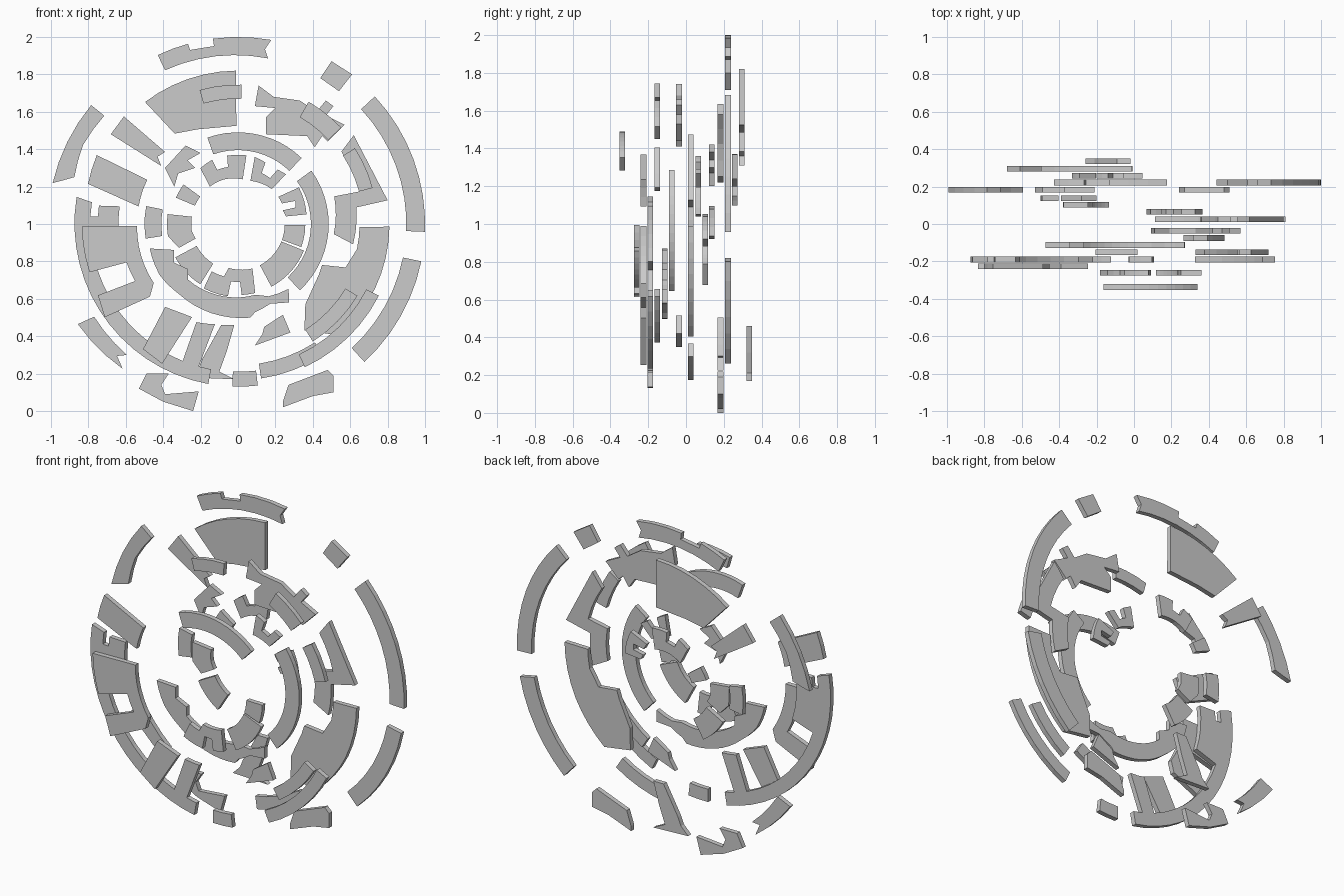
import bpy, bmesh
from math import radians, degrees, cos, sin, hypot, atan2

HUB_Z, THICK = 1.0, 0.03


def slab(name, y, pts):
    """Flat plate: outline (x, z about the hub) extruded along y."""
    bm = bmesh.new()
    vs = [bm.verts.new((x, y - THICK / 2, z + HUB_Z)) for x, z in pts]
    face = bm.faces.new(vs)
    out = bmesh.ops.extrude_face_region(bm, geom=[face])
    moved = [g for g in out["geom"] if isinstance(g, bmesh.types.BMVert)]
    bmesh.ops.translate(bm, verts=moved, vec=(0, THICK, 0))
    bmesh.ops.recalc_face_normals(bm, faces=bm.faces)
    mesh = bpy.data.meshes.new(name)
    bm.to_mesh(mesh)
    bm.free()
    bpy.context.collection.objects.link(bpy.data.objects.new(name, mesh))


def polar(name, y, corners):
    """Outline by (radius, degrees); near-equal radii are joined by an arc."""
    pts = []
    for (r0, a0), (r1, a1) in zip(corners, corners[1:] + corners[:1]):
        n = max(1, round(abs(a1 - a0) / 6)) if abs(r1 - r0) < 0.021 else 1
        for i in range(n):
            t = i / n
            r, a = r0 + (r1 - r0) * t, radians(a0 + (a1 - a0) * t)
            pts.append((r * cos(a), r * sin(a)))
    slab(name, y, pts)


def ring(name, y, r0, r1, a0, a1):
    polar(name, y, [(r1, a0), (r1, a1), (r0, a1), (r0, a0)])


# Plain ring segments: name, depth, inner and outer radius, start and end angle
for seg in [
    ("outer_arc_right", .222, .90, 1.0, -2.4, 43),
    ("outer_arc_lower_right", .222, .90, 1.0, -47.5, -11.5),
    ("strip_top", -.152, .67, .745, 88.5, 106),
    ("strip_upper_right", -.152, .66, .755, 43, 60),
    ("strip_right", -.152, .67, .745, 15, 33),
    ("strip_lower_right", -.152, .67, .745, -57.5, -31),
    ("rim_tab_bottom", -.19, .79, .87, 268, 277),
    ("rim_arc_lower_right", -.19, .77, .845, -65, -27),
    ("rim_arc_bottom", .025, .755, .835, -81.5, -57),
    ("middle_arc_right", -.075, .39, .485, -47, 36),
    ("middle_arc_top", -.337, .395, .49, 46, 109.5),
    ("middle_tab_left", .137, .41, .50, 169, 189),
    ("inner_sector_right", -.26, .25, .36, -20, -1),
    ("inner_sector_lower_right", -.26, .25, .38, -62, -22),
    ("inner_sector_lower_left", .102, .25, .38, 208, 238),
    ("inner_chip_left", .258, .25, .36, 144, 157),
]:
    ring(*seg)

# Outer broken ring
polar("outer_arc_top", .222, [(1, 79.8), (1, 97.7), (.96, 97.7), (.965, 105.4),
      (1, 105.5), (1, 115.4), (.91, 115.4), (.90, 79.7), (.945, 81.2)])
slab("outer_block_upper_right", .222,
     [(.50, .87), (.61, .80), (.54, .71), (.44, .78)])
polar("outer_arc_left", .183, [(1.01, 141), (1.015, 167.5), (.97, 166.2),
      (.91, 164), (.93, 153), (.92, 141)])
polar("outer_arc_lower_left", .183, [(1.01, 212), (.99, 231.5), (.957, 227.5),
      (.918, 229.7), (.915, 212.8)])
slab("outer_hook_bottom_left", .183,
     [(-.53, -.88), (-.49, -.80), (-.37, -.80), (-.41, -.86), (-.39, -.91),
      (-.21, -.895), (-.24, -1.0), (-.40, -.95)])
slab("outer_block_bottom_right", .183,
     [(.24, -.98), (.24, -.95), (.27, -.86), (.48, -.78), (.51, -.81),
      (.51, -.90), (.40, -.92)])

# Wide plates at the top and upper sides
polar("top_plate", .296, [(.82, 90.7), (.82, 127.3), (.59, 125), (.55, 113),
      (.525, 91)])
slab("upper_left_wedge", .296,
     [(-.61, .575), (-.39, .385), (-.43, .36), (-.41, .31), (-.68, .48)])
slab("upper_right_plate", -.037,
     [(.11, .74), (.19, .68), (.33, .66), (.42, .60), (.47, .66), (.51, .63),
      (.47, .58), (.57, .53), (.48, .44), (.45, .47), (.41, .41), (.37, .47),
      (.15, .48), (.15, .57), (.20, .62), (.09, .63)])

# Left side: spoked comb in front of a toothed rim
polar("left_spoke_top", -.225, [(.84, 154), (.54, 154), (.54, 170), (.83, 165)])
polar("left_comb", -.225, [(.835, 181), (.835, 198), (.63, 199), (.63, 209),
      (.84, 207), (.87, 215), (.61, 219.5), (.55, 215), (.54, 181)])
polar("left_spoke_lower", -.225, [(.59, 228.7), (.84, 232.8), (.85, 241.5),
      (.555, 243.7)])
polar("left_rim", -.19, [(.875, 170.5), (.87, 259.5), (.79, 259.5), (.79, 254.6),
      (.55, 257), (.57, 247), (.79, 248), (.79, 198), (.64, 198), (.64, 171.5),
      (.75, 172.5), (.75, 177), (.79, 177), (.79, 171.5)])

# Right side stepped plates
polar("right_step_plate", .025, [(.78, 37.5), (.81, 9), (.64, 8), (.625, -10),
      (.515, -6), (.535, 16), (.67, 15), (.675, 35)])
polar("lower_right_plate", .025, [(.65, -1.5), (.81, -1), (.81, -25), (.80, -48),
      (.67, -58), (.56, -50), (.52, -38), (.50, -26), (.62, -22), (.65, -12)])

# Pieces between rim and middle ring at the bottom
slab("bottom_spike", .335,
     [(-.09, -.54), (-.02, -.54), (-.06, -.68), (-.10, -.79), (-.02, -.83),
      (-.26, -.82), (-.21, -.77), (-.19, -.72)])
slab("bottom_chip", -.037,
     [(.14, -.55), (.24, -.485), (.28, -.58), (.09, -.65), (.13, -.59)])
polar("middle_arc_bottom", -.112, [(.49, 195.5), (.50, 213), (.49, 230),
      (.505, 277.5), (.48, 281), (.46, 292), (.50, 303), (.44, 308), (.42, 293),
      (.39, 284), (.40, 228), (.36, 222), (.40, 211), (.37, 202)])

# Inner ring fragments
polar("inner_comb_bottom", -.26, [(.39, 242), (.39, 262), (.31, 263), (.31, 272),
      (.38, 273), (.38, 284), (.25, 288), (.24, 258), (.29, 255), (.29, 241)])
polar("inner_sector_left", .102, [(.38, 172), (.38, 190), (.34, 202), (.24, 199),
      (.25, 188), (.25, 171)])
slab("inner_claw_upper_left", .137,
     [(-.39, .30), (-.28, .42), (-.20, .38), (-.27, .34), (-.23, .30),
      (-.32, .27), (-.34, .20)])
polar("inner_comb_top", .258, [(.37, 83), (.37, 99), (.31, 100), (.31, 111),
      (.37, 112), (.36, 124), (.25, 127), (.25, 108), (.24, 84)])
polar("inner_comb_upper_right", .065, [(.37, 46), (.36, 54), (.30, 55), (.30, 65),
      (.36, 66), (.37, 76), (.24, 74), (.26, 46)])
polar("inner_hook_right", .065, [(.37, 8), (.38, 31), (.26, 34), (.26, 25),
      (.33, 22), (.32, 16), (.25, 17), (.26, 9)])
